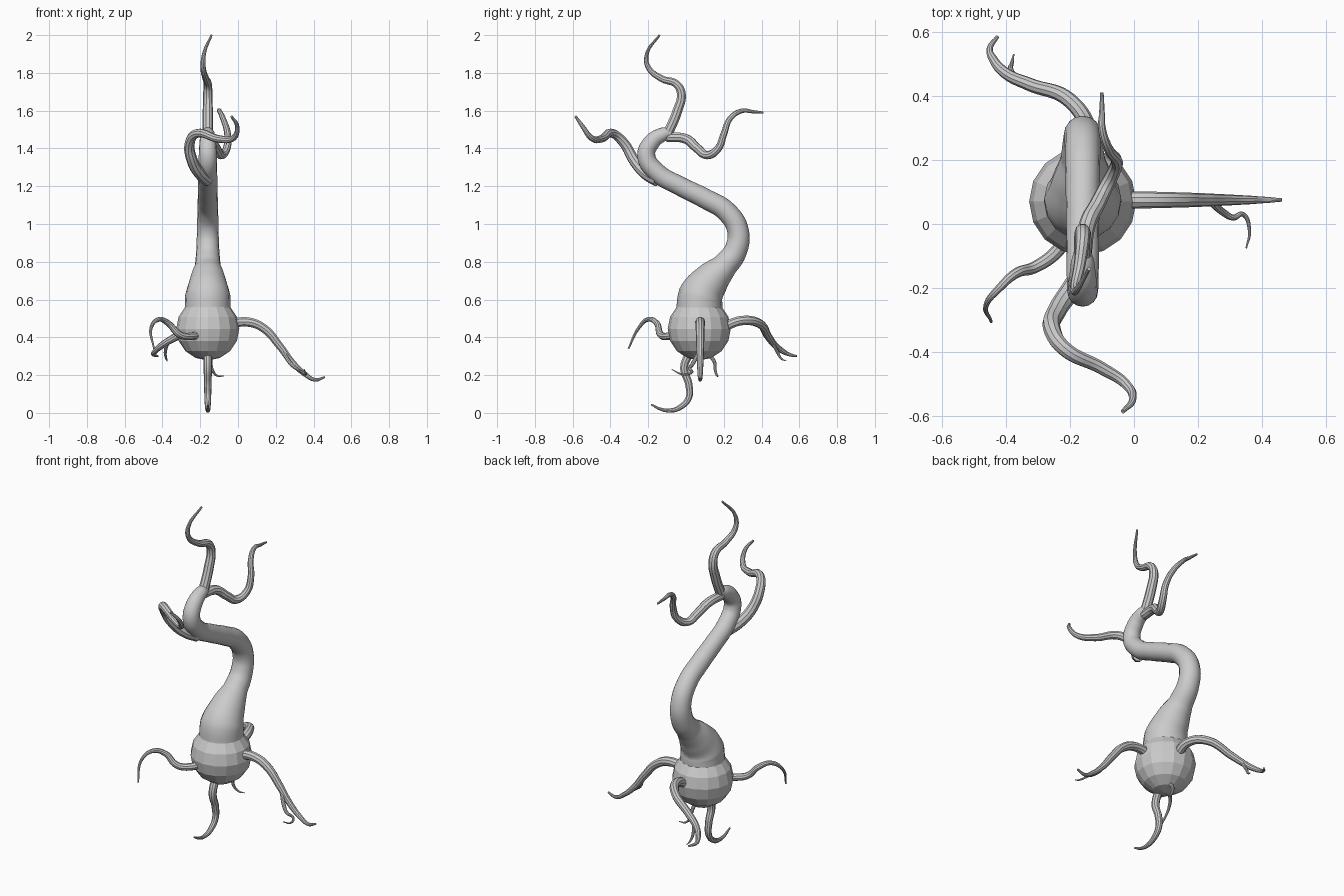
import bpy
from mathutils import Vector

default_cube = bpy.data.objects.get("Cube")
if default_cube:
    bpy.data.objects.remove(default_cube, do_unlink=True)

# One plain grey for the whole plant
grey = bpy.data.materials.new("plain grey")
grey.use_nodes = True
colour = (0.6, 0.6, 0.6, 1)
grey.diffuse_color = colour
grey.node_tree.nodes["Principled BSDF"].inputs["Base Color"].default_value = colour

AXIS = -0.16  # x of the bulb and trunk


def tube(name, points, radii, sides=3):
    """Smooth round tube through the points, with a radius at each point."""
    curve = bpy.data.curves.new(name, "CURVE")
    curve.dimensions = "3D"
    curve.bevel_depth = 1
    curve.bevel_resolution = sides
    curve.resolution_u = 8
    curve.use_fill_caps = True
    spline = curve.splines.new("BEZIER")
    spline.bezier_points.add(len(points) - 1)
    for knot, position, radius in zip(spline.bezier_points, points, radii):
        knot.co = Vector(position)
        knot.radius = radius
        knot.handle_left_type = knot.handle_right_type = "AUTO"
    obj = bpy.data.objects.new(name, curve)
    bpy.context.collection.objects.link(obj)
    curve.materials.append(grey)

    bpy.ops.object.select_all(action="DESELECT")
    obj.select_set(True)
    bpy.context.view_layer.objects.active = obj
    bpy.ops.object.convert(target="MESH")
    bpy.ops.object.shade_smooth_by_angle()
    return bpy.context.object


def tendril(name, base_radius, *points):
    """Tube that thins out towards its tip."""
    last = len(points) - 1
    radii = [base_radius * (1 - 0.8 * (i / last) ** 1.5) for i in range(last + 1)]
    return tube(name, points, radii)


# Faceted bulb
bpy.ops.mesh.primitive_uv_sphere_add(
    segments=16, ring_count=8, radius=0.167, location=(AXIS, 0.07, 0.445))
bulb = bpy.context.object
bulb.name = bulb.data.name = "bulb"
bulb.data.materials.append(grey)
bpy.ops.object.shade_flat()

# Thick trunk in the middle plane: y, z, radius
trunk_profile = [
    (.07, .54, .122), (.08, .62, .12), (.135, .705, .096), (.205, .78, .068),
    (.263, .86, .061), (.275, .965, .057), (.215, 1.065, .055),
    (.1, 1.135, .053), (-.03, 1.2, .051), (-.15, 1.27, .05),
    (-.21, 1.36, .048), (-.18, 1.435, .044), (-.12, 1.475, .037),
    (-.08, 1.485, .026),
]
tube("trunk", [(AXIS, y, z) for y, z, r in trunk_profile],
     [r for y, z, r in trunk_profile], sides=6)

# Branches on the trunk
tendril("top_branch", .028,
        (AXIS, -.1, 1.47), (AXIS, -.045, 1.6), (AXIS, -.025, 1.69),
        (AXIS, -.05, 1.74), (-.17, -.13, 1.77), (-.185, -.2, 1.83),
        (-.18, -.207, 1.9), (-.14, -.14, 2))
tendril("back_branch", .027,
        (AXIS, -.1, 1.46), (-.145, 0, 1.45), (-.115, .06, 1.4),
        (-.09, .11, 1.365), (-.06, .17, 1.4), (-.055, .2, 1.475),
        (-.08, .235, 1.56), (-.1, .3, 1.6), (-.1, .35, 1.595),
        (-.1, .41, 1.59))
tendril("front_branch", .033,
        (AXIS, -.15, 1.23), (-.2, -.21, 1.265), (-.24, -.27, 1.33),
        (-.255, -.33, 1.43), (-.215, -.39, 1.48), (-.1, -.45, 1.45),
        (-.025, -.5, 1.455), (-.005, -.55, 1.52), (-.035, -.585, 1.57))

# Roots leaving the bulb
tendril("left_root", .027,
        (-.06, .075, .47), (.06, .075, .48), (.14, .075, .445),
        (.22, .075, .355), (.285, .075, .27), (.355, .075, .205),
        (.41, .075, .175), (.46, .075, .19))
tendril("back_root", .027,
        (-.14, .19, .45), (-.14, .29, .488), (-.2, .385, .475),
        (-.325, .435, .405), (-.4, .47, .36), (-.44, .515, .325),
        (-.45, .545, .31), (-.425, .585, .3))
tendril("front_root", .022,
        (-.2, -.03, .42), (-.25, -.095, .405), (-.31, -.135, .415),
        (-.37, -.155, .475), (-.42, -.2, .495), (-.46, -.25, .45),
        (-.445, -.305, .34))
tendril("bottom_root", .023,
        (AXIS, .02, .32), (AXIS, -.01, .24), (AXIS, .015, .15),
        (AXIS, .015, .08), (AXIS, -.03, .03), (AXIS, -.08, .013),
        (AXIS, -.135, .02), (AXIS, -.185, .045))

# Thin rootlets
tendril("left_rootlet", .012,
        (.24, .07, .32), (.28, .035, .26), (.31, .02, .235),
        (.34, .03, .215), (.36, -.02, .205), (.35, -.075, .23))
tendril("back_rootlet", .01,
        (-.37, .455, .38), (-.385, .485, .32), (-.38, .505, .287),
        (-.375, .53, .275))
tendril("bottom_rootlet", .011,
        (-.145, .12, .31), (-.145, .15, .27), (-.135, .155, .225),
        (-.11, .165, .197), (-.075, .17, .195))
